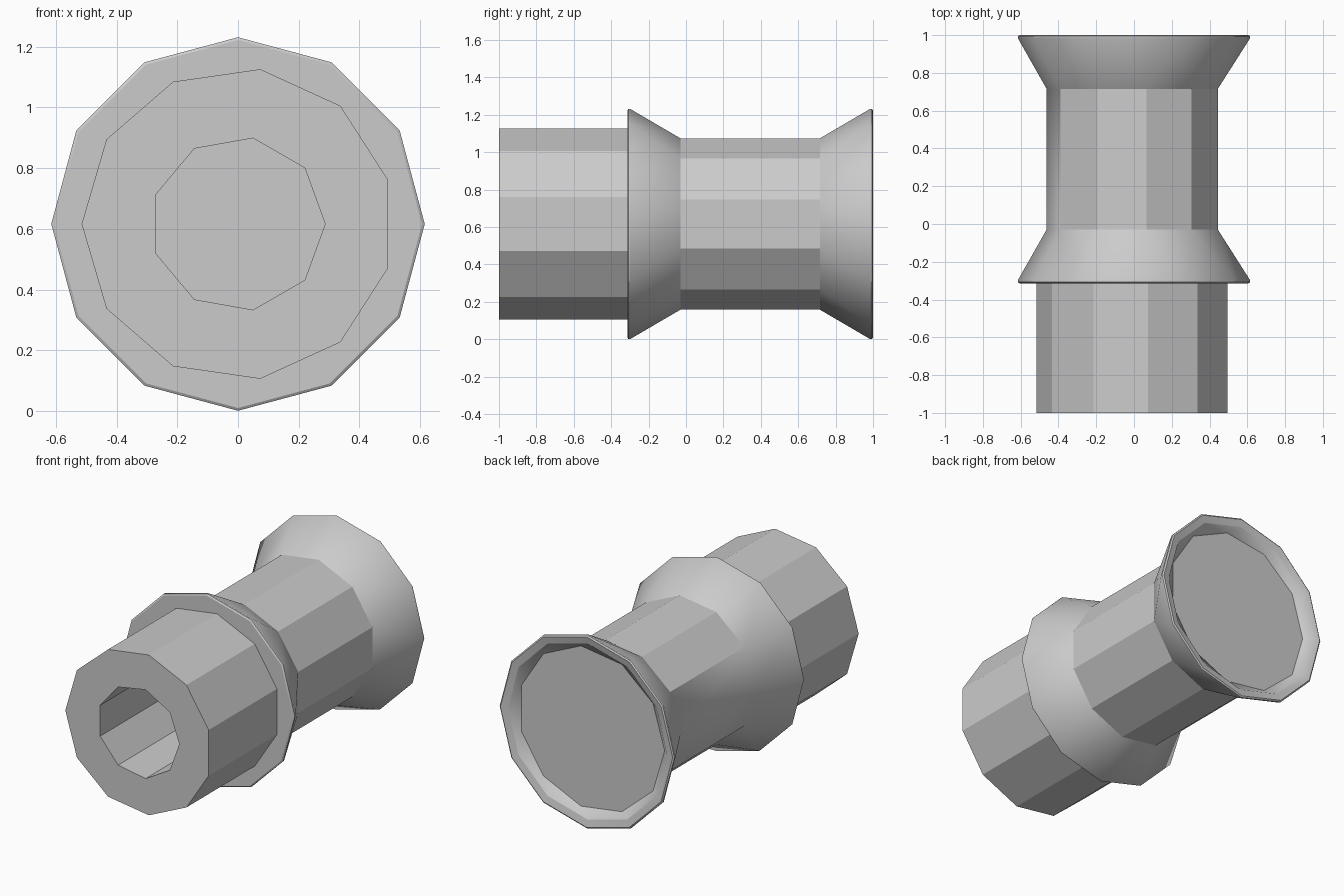
import bpy
import bmesh
from math import cos, sin, pi, radians

AXIS_Z = 0.616          # height of the horizontal axis
BARREL_SIDES, RIM_SIDES, BORE_SIDES = 11, 12, 9
FLANGE_FRONT = -0.314

cube = bpy.data.objects.get("Cube")
if cube:
    bpy.data.objects.remove(cube, do_unlink=True)

grey = bpy.data.materials.new("plain_grey")
grey.use_nodes = True
colour = (0.6, 0.6, 0.6, 1)
grey.diffuse_color = colour
grey.node_tree.nodes["Principled BSDF"].inputs["Base Color"].default_value = colour


def start_angle(sides):
    # the eleven-sided rings have a flat side towards +x
    return -pi / sides if sides == BARREL_SIDES else 0.0


def add_ring(bm, sides, radius, y):
    ring = []
    for i in range(sides):
        a = start_angle(sides) + 2 * pi * i / sides
        ring.append(bm.verts.new((radius * cos(a), y, AXIS_Z + radius * sin(a))))
    return ring


def join_rings(bm, a, b):
    na, nb = len(a), len(b)
    if na == nb:
        for i in range(na):
            j = (i + 1) % na
            bm.faces.new((a[i], b[i], b[j], a[j]))
        return
    # differing side counts: zip with triangles, stepping by angle
    i = j = 0
    while i < na or j < nb:
        next_a = start_angle(na) + 2 * pi * (i + 0.5) / na
        next_b = start_angle(nb) + 2 * pi * (j + 0.5) / nb
        if j == nb or (i < na and next_a <= next_b):
            bm.faces.new((a[i], b[j % nb], a[(i + 1) % na]))
            i += 1
        else:
            bm.faces.new((a[i % na], b[j], b[(j + 1) % nb]))
            j += 1


def loft(name, profile, cap_start=False, cap_end=False):
    bm = bmesh.new()
    rings = [add_ring(bm, *p) for p in profile]
    for a, b in zip(rings, rings[1:]):
        join_rings(bm, a, b)
    if cap_start:
        bm.faces.new(rings[0])
    if cap_end:
        bm.faces.new(rings[-1][::-1])
    mesh = bpy.data.meshes.new(name)
    bm.to_mesh(mesh)
    bm.free()
    mesh.materials.append(grey)
    obj = bpy.data.objects.new(name, mesh)
    bpy.context.collection.objects.link(obj)
    bpy.ops.object.select_all(action='DESELECT')
    obj.select_set(True)
    bpy.context.view_layer.objects.active = obj
    bpy.ops.object.shade_smooth_by_angle(angle=radians(30))


# waist with a flared rim at both ends: flat at the front, recessed at the back
loft("flared_spool", [
    (BARREL_SIDES, 0.515, FLANGE_FRONT),
    (RIM_SIDES, 0.606, FLANGE_FRONT),
    (RIM_SIDES, 0.615, -0.308),
    (RIM_SIDES, 0.615, -0.298),
    (BARREL_SIDES, 0.463, -0.03),
    (BARREL_SIDES, 0.463, 0.716),
    (RIM_SIDES, 0.615, 0.984),
    (RIM_SIDES, 0.615, 0.994),
    (RIM_SIDES, 0.606, 1.0),
    (RIM_SIDES, 0.56, 0.99),
    (BARREL_SIDES, 0.515, 0.95),
], cap_end=True)

# hollow front barrel, with its bore closed at depth
loft("front_barrel", [
    (BORE_SIDES, 0.287, -0.15),
    (BORE_SIDES, 0.287, -1.0),
    (BARREL_SIDES, 0.515, -1.0),
    (BARREL_SIDES, 0.515, FLANGE_FRONT),
], cap_start=True)
